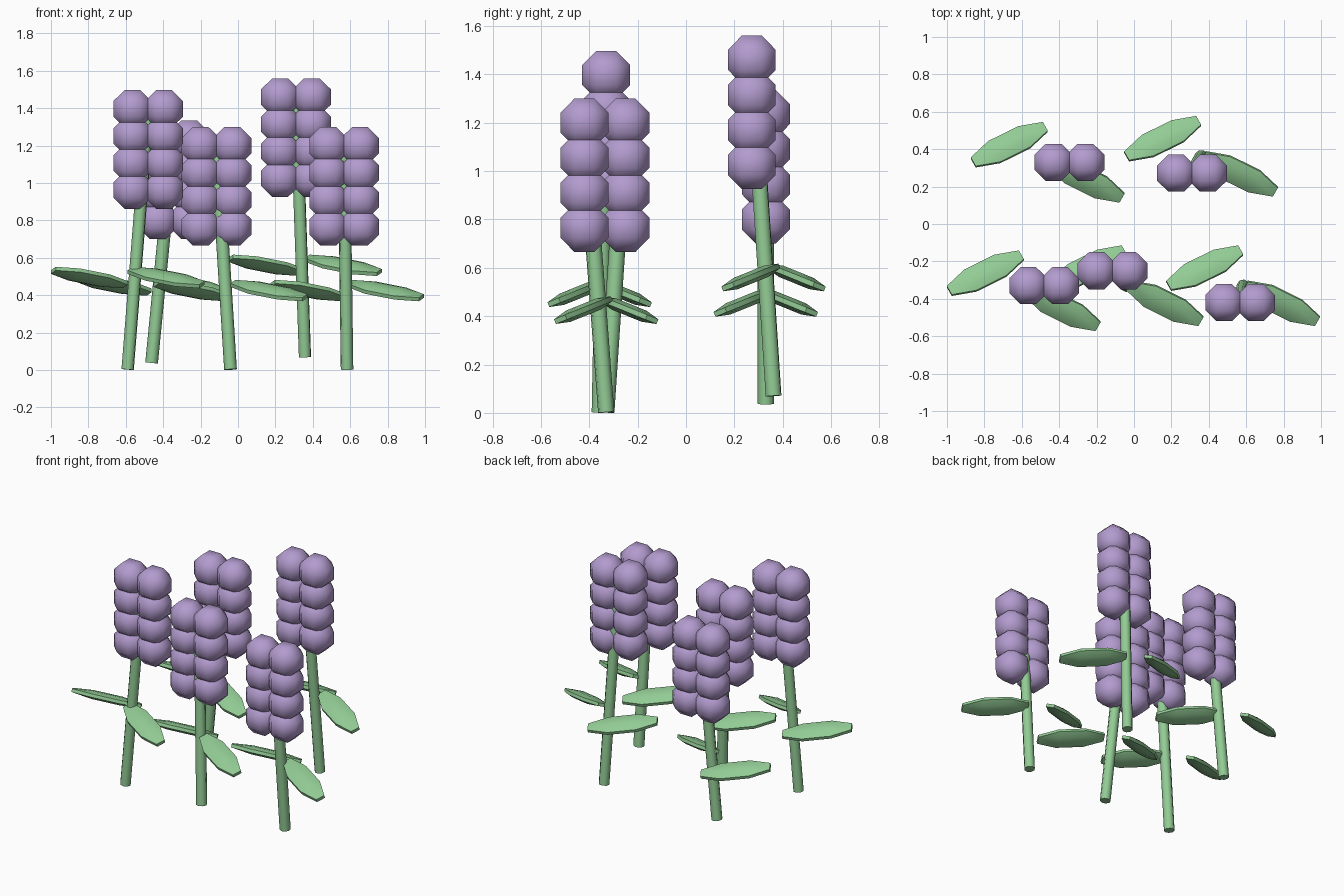
import bpy, bmesh
from math import radians
from mathutils import Matrix, Vector

if "Cube" in bpy.data.objects:
    bpy.data.objects.remove(bpy.data.objects["Cube"])


def material(name, color):
    m = bpy.data.materials.new(name)
    m.diffuse_color = color
    m.use_nodes = True
    m.node_tree.nodes["Principled BSDF"].inputs["Base Color"].default_value = m.diffuse_color
    return m


GREEN = material("leaf_green", (0.29, 0.60, 0.30, 1))
PURPLE = material("petal_purple", (0.45, 0.33, 0.62, 1))


def add_ball(bm, matrix):
    """Cube bevelled to an eight-sided ball, one unit in half-width."""
    part = bmesh.new()
    bmesh.ops.create_cube(part, size=2)
    bmesh.ops.bevel(part, geom=part.edges[:], offset=1 - 0.4142,
                    offset_type='OFFSET', segments=1, affect='EDGES')
    part.transform(matrix)
    mesh = bpy.data.meshes.new("tmp")
    part.to_mesh(mesh)
    part.free()
    bm.from_mesh(mesh)
    bpy.data.meshes.remove(mesh)


def finish(bm, name, mat, angle):
    mesh = bpy.data.meshes.new(name)
    bm.to_mesh(mesh)
    bm.free()
    mesh.materials.append(mat)
    obj = bpy.data.objects.new(name, mesh)
    bpy.context.collection.objects.link(obj)
    bpy.ops.object.select_all(action='DESELECT')
    obj.select_set(True)
    bpy.context.view_layer.objects.active = obj
    bpy.ops.object.shade_smooth_by_angle(angle=radians(angle))
    return obj


def flower(tag, base, leaf_z, head):
    base, head = Vector(base), Vector(head)

    # Stem: leaning eight-sided cylinder ending inside the top blossoms
    axis = head - base
    bm = bmesh.new()
    bmesh.ops.create_cone(
        bm, cap_ends=True, segments=8, radius1=0.034, radius2=0.034,
        depth=axis.length,
        matrix=Matrix.Translation((base + head) / 2)
        @ axis.to_track_quat('Z', 'Y').to_matrix().to_4x4())
    finish(bm, "stem_" + tag, GREEN, 50)

    # Leaves: flattened balls, mirrored front to back
    for side, s in (("left", 1), ("right", -1)):
        bm = bmesh.new()
        pos = Vector((base.x - 0.205 * s, base.y + 0.094 * s, leaf_z))
        add_ball(bm, Matrix.Translation(pos)
                 @ Matrix.Rotation(radians(-22 * s), 4, 'X')
                 @ Matrix.Rotation(radians(28 * s), 4, 'Z')
                 @ Matrix.Diagonal((0.218, 0.068, 0.025, 1)))
        finish(bm, f"leaf_{side}_{tag}", GREEN, 60)

    # Blossoms: two columns of four balls
    bm = bmesh.new()
    for dx in (-0.085, 0.085):
        for row in range(4):
            pos = head + Vector((dx, 0, -0.145 * row))
            add_ball(bm, Matrix.Translation(pos)
                     @ Matrix.Diagonal((0.101, 0.099, 0.1, 1)))
    finish(bm, "blossoms_" + tag, PURPLE, 60)


flower("front_left", (-0.59, -0.357, 0.003), 0.495, (-0.48, -0.33, 1.397))
flower("front_middle", (-0.04, -0.33, 0.003), 0.425, (-0.115, -0.25, 1.2))
flower("front_right", (0.583, -0.33, 0.003), 0.425, (0.567, -0.42, 1.2))
flower("back_left", (-0.462, 0.33, 0.038), 0.455, (-0.345, 0.33, 1.235))
flower("back_right", (0.358, 0.362, 0.07), 0.56, (0.31, 0.272, 1.46))
